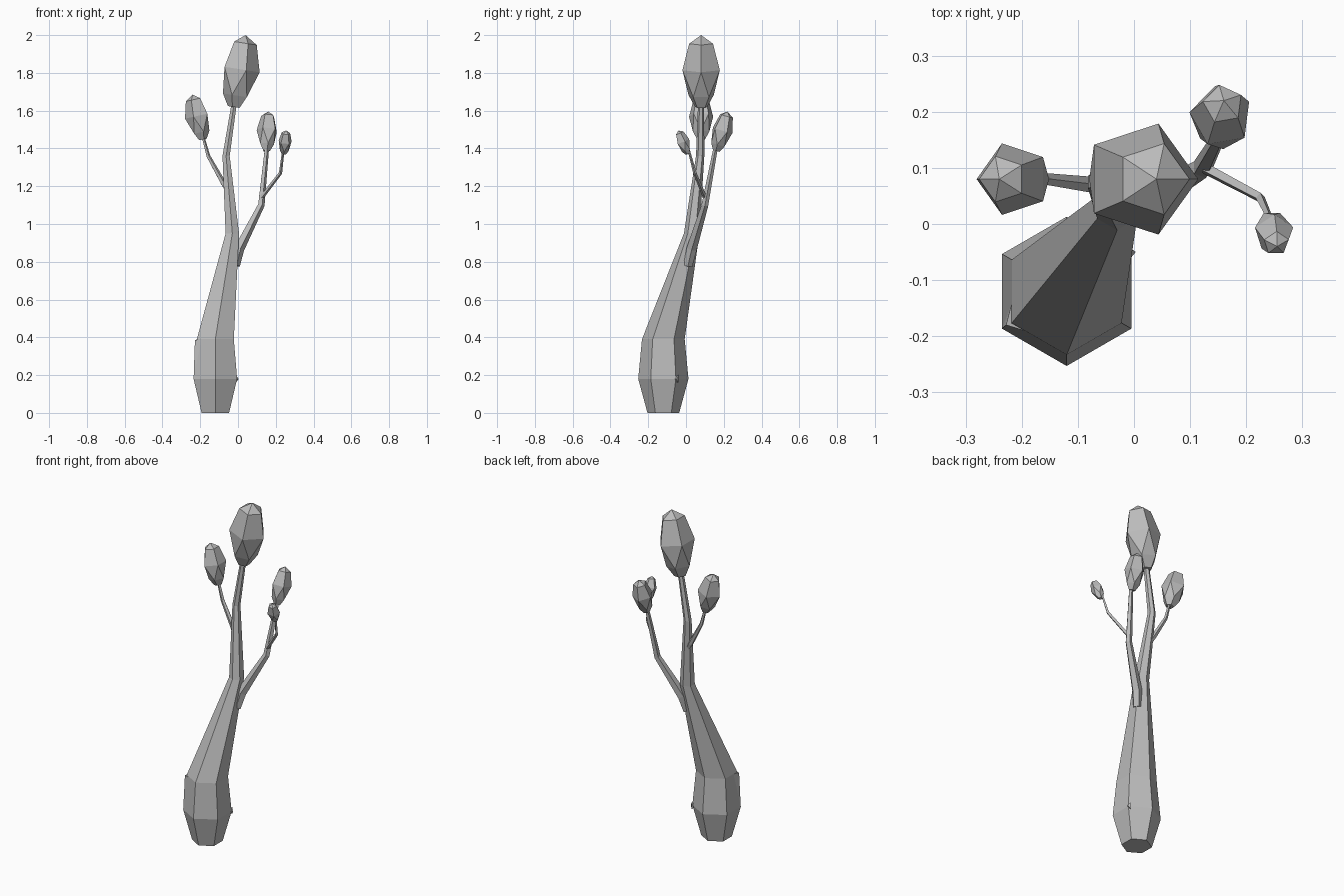
import bpy, bmesh, math
from mathutils import Vector

cube = bpy.data.objects.get("Cube")
if cube:
    bpy.data.objects.remove(cube, do_unlink=True)

grey = bpy.data.materials.new("plain grey")
grey.use_nodes = True
grey.diffuse_color = (0.5, 0.5, 0.5, 1)
grey.node_tree.nodes["Principled BSDF"].inputs["Base Color"].default_value = (0.5, 0.5, 0.5, 1)

UP = Vector((0, 0, 1))


def finish(name, bm):
    bmesh.ops.recalc_face_normals(bm, faces=bm.faces)
    mesh = bpy.data.meshes.new(name)
    bm.to_mesh(mesh)
    bm.free()
    mesh.materials.append(grey)
    bpy.context.collection.objects.link(bpy.data.objects.new(name, mesh))


def ring(bm, centre, axis, radius, sides, turn):
    rot = UP.rotation_difference(axis)
    verts = []
    for i in range(sides):
        a = turn + math.tau * i / sides
        verts.append(bm.verts.new(centre + rot @ Vector((math.cos(a), math.sin(a), 0)) * radius))
    return verts


def bridge(bm, low, high):
    n = len(low)
    for i in range(n):
        j = (i + 1) % n
        bm.faces.new((low[i], low[j], high[j], high[i]))


def tube(name, path, sides, turn=0.0, level=False):
    """Tapered faceted limb; path holds (x, y, z, radius)."""
    bm = bmesh.new()
    points = [Vector(p[:3]) for p in path]
    rings = []
    for i, p in enumerate(points):
        ahead = points[min(i + 1, len(points) - 1)]
        axis = UP if level else (ahead - points[max(i - 1, 0)]).normalized()
        rings.append(ring(bm, p, axis, path[i][3], sides, turn))
    for low, high in zip(rings, rings[1:]):
        bridge(bm, low, high)
    bm.faces.new(rings[0])
    bm.faces.new(rings[-1])
    finish(name, bm)


def pod(name, bottom, top, radius, turn=0.0):
    """Five-sided foliage clump along a leaning axis."""
    bm = bmesh.new()
    bottom, top = Vector(bottom), Vector(top)
    axis = (top - bottom).normalized()
    half = math.pi / 5
    tip, low, mid, high = [
        ring(bm, bottom.lerp(top, t), axis, radius * r, 5, turn + a)
        for t, r, a in ((0.01, 0.33, half), (0.17, 0.68, half), (0.53, 1, 0), (0.89, 0.64, 0))]
    bm.faces.new(tip)
    bridge(bm, tip, low)
    # staggered triangles between the low and middle rings
    for i in range(5):
        j = (i + 1) % 5
        bm.faces.new((mid[i], low[i], mid[j]))
        bm.faces.new((low[i], low[j], mid[j]))
    bridge(bm, mid, high)
    apex = bm.verts.new(top)
    for i in range(5):
        bm.faces.new((high[i], high[(i + 1) % 5], apex))
    finish(name, bm)


def chip(name, corners):
    bm = bmesh.new()
    v = [bm.verts.new(c) for c in corners]
    for skip in range(4):
        bm.faces.new([v[i] for i in range(4) if i != skip])
    finish(name, bm)


# Trunk with swollen base
tube("trunk", [(-0.12, -0.12, 0, 0.084), (-0.12, -0.12, 0.18, 0.133),
               (-0.12, -0.12, 0.39, 0.113), (-0.03, 0.03, 0.95, 0.041),
               (-0.063, 0.075, 1.36, 0.022), (-0.02, 0.08, 1.64, 0.016)],
     6, math.pi / 6, level=True)

# Bark chips on the base
chip("front_chip", [(-0.235, -0.186, 0.18), (-0.215, -0.13, 0.39),
                    (-0.18, -0.195, 0.385), (-0.228, -0.18, 0.385)])
chip("side_chip", [(-0.03, -0.09, 0.18), (-0.01, -0.04, 0.2),
                   (-0.01, -0.04, 0.16), (0.003, -0.05, 0.18)])

# Branches
tube("left_branch", [(-0.015, 0.01, 0.78, 0.025), (0.005, 0.03, 0.87, 0.029),
                     (0.122, 0.1, 1.1, 0.019), (0.153, 0.158, 1.41, 0.012)], 5)
tube("left_twig", [(0.125, 0.1, 1.14, 0.011), (0.225, 0.047, 1.27, 0.009),
                   (0.24, 0.015, 1.39, 0.006)], 4)
tube("right_branch", [(-0.05, 0.06, 1.17, 0.016), (-0.08, 0.07, 1.22, 0.015),
                      (-0.158, 0.08, 1.36, 0.011), (-0.185, 0.08, 1.46, 0.008)], 5)

# Foliage pods
pod("top_pod", (-0.02, 0.08, 1.615), (0.04, 0.08, 2.0), 0.104)
pod("right_pod", (-0.187, 0.08, 1.445), (-0.24, 0.08, 1.685), 0.067, math.pi)
pod("left_pod", (0.15, 0.16, 1.385), (0.16, 0.22, 1.595), 0.057, 0.5)
pod("twig_pod", (0.243, 0.01, 1.37), (0.255, -0.04, 1.495), 0.036, 0.3)
